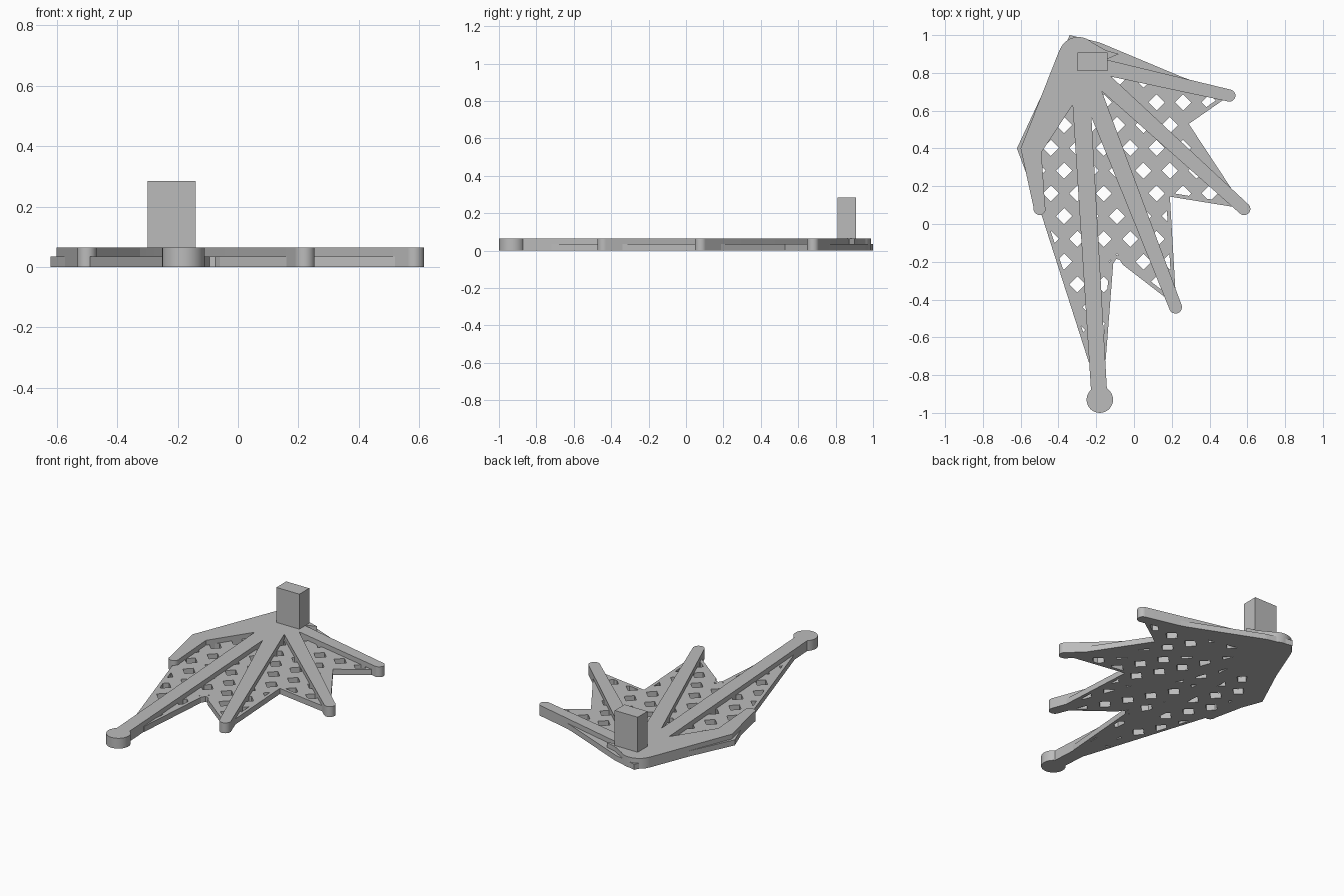
import bpy, bmesh, math
from mathutils import Vector

if "Cube" in bpy.data.objects:
    bpy.data.objects.remove(bpy.data.objects["Cube"])

grey = bpy.data.materials.new("plain_grey")
grey.diffuse_color = (0.5, 0.5, 0.5, 1)
grey.use_nodes = True
grey.node_tree.nodes["Principled BSDF"].inputs["Base Color"].default_value = grey.diffuse_color
THICK, THIN = 0.065, 0.035


def prisms(name, outlines, z0, z1):
    """Extrude closed counter-clockwise outlines upright into one object."""
    bm = bmesh.new()
    for pts in outlines:
        lo = [bm.verts.new((x, y, z0)) for x, y in pts]
        hi = [bm.verts.new((x, y, z1)) for x, y in pts]
        bm.faces.new(lo[::-1])
        bm.faces.new(hi)
        for i in range(len(pts)):
            j = (i + 1) % len(pts)
            bm.faces.new((lo[i], lo[j], hi[j], hi[i]))
    mesh = bpy.data.meshes.new(name)
    bm.to_mesh(mesh)
    bm.free()
    mesh.materials.append(grey)
    ob = bpy.data.objects.new(name, mesh)
    bpy.context.collection.objects.link(ob)
    return ob


def smooth(ob):
    bpy.ops.object.select_all(action='DESELECT')
    ob.select_set(True)
    bpy.context.view_layer.objects.active = ob
    bpy.ops.object.shade_smooth_by_angle(angle=math.radians(30))


def circle(c, r, n=32):
    return [(c[0] + r * math.cos(math.tau * i / n),
             c[1] + r * math.sin(math.tau * i / n)) for i in range(n)]


def boolean(ob, cutter, operation):
    """Apply a boolean and discard the cutter."""
    mod = ob.modifiers.new("cut", 'BOOLEAN')
    mod.operation, mod.object, mod.solver = operation, cutter, 'EXACT'
    graph = bpy.context.evaluated_depsgraph_get()
    mesh = bpy.data.meshes.new_from_object(ob.evaluated_get(graph))
    ob.modifiers.clear()
    ob.data = mesh
    bpy.data.objects.remove(cutter)


def inset(pts, d):
    """Mitred inward offset of a counter-clockwise outline."""
    out = []
    for i, p in enumerate(pts):
        p, a, b = Vector(p), Vector(pts[i - 1]), Vector(pts[(i + 1) % len(pts)])
        e, f = (p - a).normalized(), (b - p).normalized()
        n, m = Vector((-e.y, e.x)), Vector((-f.y, f.x))
        out.append(tuple(p + (n + m) * d / (1 + n.dot(m))))
    return out


def rib(name, start, end, w0, w1):
    """Tapered bar with a flat root and a rounded tip; w0, w1 are half widths."""
    s, e = Vector(start), Vector(end)
    d = (e - s).normalized()
    n = Vector((-d.y, d.x))
    pts = [s + n * w0, s - n * w0]
    for i in range(17):
        a = -math.pi / 2 + math.pi * i / 16
        pts.append(e + (d * math.cos(a) + n * math.sin(a)) * w1)
    smooth(prisms(name, [[tuple(p) for p in pts]], 0, THICK))


# Thin web with scalloped edge
web = [(-0.34, 1.0), (-0.62, 0.4), (-0.56, 0.24), (-0.49, 0.05), (-0.24, -0.73),
       (-0.15, -0.72), (-0.11, -0.21), (-0.095, -0.185), (-0.075, -0.19),
       (-0.06, -0.215), (0.18, -0.4), (0.22, -0.36), (0.19, 0.145), (0.53, 0.09),
       (0.56, 0.12), (0.29, 0.53), (0.47, 0.655), (0.47, 0.70), (0.25, 0.78),
       (-0.18, 0.96)]
membrane = prisms("membrane", [web], 0, THIN)

# Staggered diamond holes, kept inside a solid border
diamonds = []
for row in range(-8, 4):
    for col in range(-2, 8):
        x = -0.30 + 0.14 * col + (0.07 if row % 2 else 0)
        diamonds.append(circle((x, 0.403 + 0.1205 * row), 0.043, 4))
holes = prisms("hole_cutter", diamonds, -0.1, 0.1)
boolean(holes, prisms("border_limit", [inset(web, 0.02)], -0.05, 0.05), 'INTERSECT')
boolean(membrane, holes, 'DIFFERENCE')

# Thick palm with rounded top and its outer arm
prisms("palm", [[(-0.395, 0.92), (-0.60, 0.40), (-0.53, 0.08), (-0.47, 0.08),
                 (-0.49, 0.38), (-0.325, 0.63), (-0.23, 0.60), (-0.18, 0.72),
                 (-0.14, 0.79), (-0.15, 0.87), (-0.08, 0.90), (-0.15, 0.92),
                 (-0.22, 0.96), (-0.30, 0.98)]], 0, THICK)
smooth(prisms("palm_round", [circle((-0.295, 0.885), 0.105)], 0, THICK))
smooth(prisms("outer_arm_tip", [circle((-0.50, 0.08), 0.032)], 0, THICK))

# Radiating ribs
rib("upper_rib", (-0.20, 0.84), (0.505, 0.68), 0.042, 0.032)
rib("middle_rib", (-0.21, 0.80), (0.583, 0.08), 0.046, 0.033)
rib("lower_rib", (-0.24, 0.74), (0.22, -0.44), 0.052, 0.034)
rib("long_rib", (-0.28, 0.68), (-0.183, -0.92), 0.048, 0.042)
smooth(prisms("long_rib_knob", [circle((-0.181, -0.93), 0.07)], 0, THICK))

# Upright peg
prisms("peg", [[(-0.30, 0.81), (-0.14, 0.81), (-0.14, 0.908), (-0.30, 0.908)]],
       0.03, 0.285)
